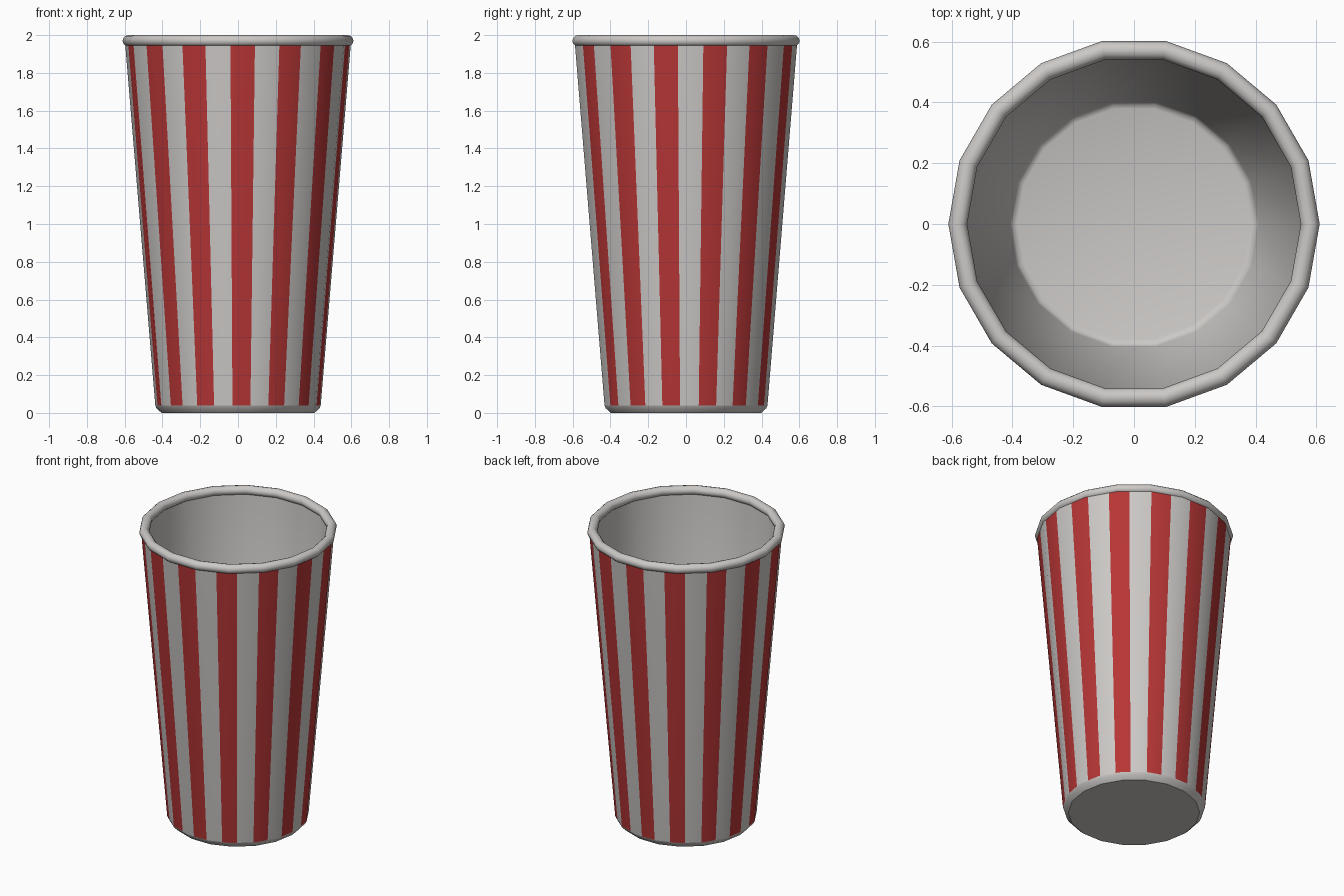
import bpy, bmesh, math
from mathutils import Vector

if "Cube" in bpy.data.objects:
    bpy.data.objects.remove(bpy.data.objects["Cube"])

SIDES = 18
STEP = 360 / SIDES
STRIPES = 14
PERIOD = 360 / STRIPES
START, WIDTH = 9.0, 12.5      # first stripe edge and stripe width, degrees


def material(name, rgb):
    m = bpy.data.materials.new(name)
    m.diffuse_color = (*rgb, 1)
    m.use_nodes = True
    m.node_tree.nodes["Principled BSDF"].inputs["Base Color"].default_value = m.diffuse_color
    return m


white = material("paper white", (0.60, 0.58, 0.565))
red = material("stripe red", (0.47, 0.036, 0.036))


def unit(deg):
    """Point on the 18-sided unit polygon, measured evenly along each side."""
    k = math.floor(deg / STEP + 1e-9)
    t = deg / STEP - k
    a, b = (Vector((math.cos(math.radians(i * STEP)),
                    math.sin(math.radians(i * STEP)), 0)) for i in (k, k + 1))
    return a.lerp(b, t)


def finish(name, bm, mats):
    me = bpy.data.meshes.new(name)
    bm.to_mesh(me)
    bm.free()
    for m in mats:
        me.materials.append(m)
    ob = bpy.data.objects.new(name, me)
    bpy.context.collection.objects.link(ob)
    for p in me.polygons:
        p.use_smooth = True
    return ob


def lathe(name, profile, closed=False, cap=False):
    """Turn a (radius, height) profile into an 18-sided part."""
    bm = bmesh.new()
    rings = [[bm.verts.new(unit(i * STEP) * r + Vector((0, 0, z)))
              for i in range(SIDES)] for r, z in profile]
    pairs = list(zip(rings, rings[1:]))
    if closed:
        pairs.append((rings[-1], rings[0]))
    for a, b in pairs:
        for i in range(SIDES):
            j = (i + 1) % SIDES
            bm.faces.new((a[i], a[j], b[j], b[i]))
    if cap:
        bm.faces.new(rings[-1])
    bmesh.ops.recalc_face_normals(bm, faces=bm.faces)
    return finish(name, bm, [white])


# striped outer wall: cut at polygon corners and stripe edges
cuts = {round(i * STEP, 3) for i in range(SIDES)}
for s in range(STRIPES):
    for edge in (START, START + WIDTH):
        cuts.add(round((edge + s * PERIOD) % 360, 3))
cuts = sorted(cuts)
bm = bmesh.new()
low = [bm.verts.new(unit(a) * 0.438 + Vector((0, 0, 0.04))) for a in cuts]
top = [bm.verts.new(unit(a) * 0.597 + Vector((0, 0, 1.95))) for a in cuts]
for i, a in enumerate(cuts):
    j = (i + 1) % len(cuts)
    mid = (a + (cuts[j] if j else 360)) / 2
    f = bm.faces.new((low[i], low[j], top[j], top[i]))
    f.material_index = int((mid - START) % PERIOD < WIDTH)
wall = finish("striped_wall", bm, [white, red])
# round shading across the flat sides
wall.data.normals_split_custom_set_from_vertices(
    [Vector((v.co.x, v.co.y, -0.04)).normalized() for v in wall.data.vertices])

# bevelled base
base = lathe("base", [(0.438, 0.04), (0.432, 0.025), (0.405, 0.0)], cap=True)

# inner wall and floor
inside = lathe("inside", [(0.562, 1.96), (0.41, 0.05), (0.40, 0.035), (0.385, 0.03)],
               cap=True)
for ob in (inside,):
    ob.data.flip_normals() if ob.data.polygons[-1].normal.z < 0 else None

# rolled rim
tube = [(0.58 + 0.031 * math.cos(math.radians(a)), 1.97 + 0.03 * math.sin(math.radians(a)))
        for a in range(0, 360, 30)]
lathe("rolled_rim", tube, closed=True)

# keep the floor and underside crisp
bpy.ops.object.select_all(action='DESELECT')
base.select_set(True)
bpy.context.view_layer.objects.active = base
bpy.ops.object.shade_smooth_by_angle(angle=math.radians(35))
